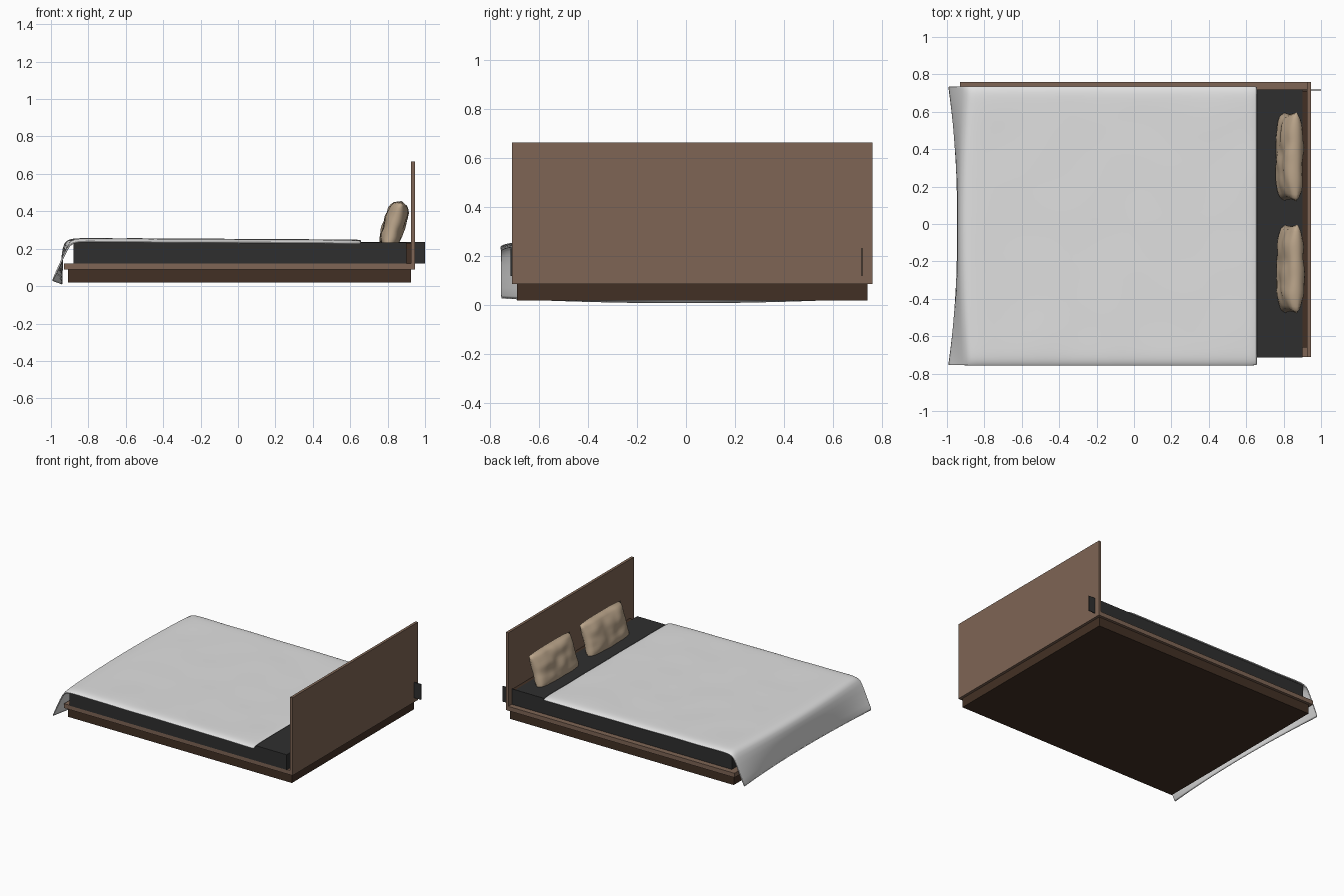
import bpy
import bmesh
import math
from mathutils import Matrix, Vector, noise

cube = bpy.data.objects.get("Cube")
if cube:
    bpy.data.objects.remove(cube, do_unlink=True)


def material(name, rgb):
    m = bpy.data.materials.new(name)
    m.use_nodes = True
    m.diffuse_color = (*rgb, 1)
    m.node_tree.nodes["Principled BSDF"].inputs["Base Color"].default_value = (*rgb, 1)
    return m


wood = material("walnut wood", (0.21, 0.13, 0.09))
dark_wood = material("dark wood", (0.055, 0.03, 0.018))
charcoal = material("charcoal fabric", (0.028, 0.028, 0.028))
white = material("white linen", (0.75, 0.75, 0.75))
tan = material("tan fabric", (0.50, 0.38, 0.26))


def finish(name, bm, mat, smooth=False):
    bmesh.ops.recalc_face_normals(bm, faces=bm.faces)
    mesh = bpy.data.meshes.new(name)
    bm.to_mesh(mesh)
    bm.free()
    mesh.materials.append(mat)
    obj = bpy.data.objects.new(name, mesh)
    bpy.context.collection.objects.link(obj)
    if smooth:
        for p in mesh.polygons:
            p.use_smooth = True
    return obj


def box(name, lo, hi, mat):
    lo, hi = Vector(lo), Vector(hi)
    bm = bmesh.new()
    bmesh.ops.create_cube(bm, size=1, matrix=Matrix.Translation((lo + hi) / 2)
                          @ Matrix.Diagonal((*(hi - lo), 1)))
    return finish(name, bm, mat)


# Bed frame
box("base", (-0.91, -0.69, 0.02), (0.925, 0.74, 0.088), dark_wood)
box("platform", (-0.93, -0.71, 0.088), (0.945, 0.76, 0.12), wood)
box("headboard", (0.925, -0.71, 0.088), (0.945, 0.76, 0.665), wood)
box("headboard_batten", (0.9, -0.66, 0.12), (0.925, 0.71, 0.23), dark_wood)

# Mattress and the thin side panel running past the headboard
box("mattress", (-0.88, -0.715, 0.12), (0.9, 0.715, 0.232), charcoal)
box("side_panel", (-0.88, 0.715, 0.12), (1.0, 0.72, 0.235), charcoal)

# Blanket: flat on top, edges drooping, flared drape at the foot
MID = [(-0.87, 0.252), (-0.915, 0.245), (-0.935, 0.21), (-0.943, 0.12), (-0.94, 0.004)]
END = [(-0.85, 0.252), (-0.885, 0.245), (-0.91, 0.21), (-0.95, 0.12), (-0.995, 0.024)]
TOP_STEPS, SIDE_STEPS = 20, 32
bm = bmesh.new()
rows = []
for j in range(SIDE_STEPS + 1):
    v = math.sin((2 * j / SIDE_STEPS - 1) * math.pi / 2)
    flare = v * v
    droop = 0.016 * abs(v) ** 40
    y = -0.01 + 0.745 * v
    fold = [Vector(a).lerp(Vector(b), flare) for a, b in zip(MID, END)]
    path = []
    for i in range(TOP_STEPS):
        t = i / TOP_STEPS
        x = 0.66 + (fold[0].x - 0.66) * t
        ripple = 0.003 * noise.noise((x * 4, y * 4, 0))
        path.append((x, y, 0.243 + 0.009 * t + ripple - droop))
    path += [(p.x, y, p.y - (droop if k < 2 else 0)) for k, p in enumerate(fold)]
    rows.append([bm.verts.new(p) for p in path])
for a, b in zip(rows, rows[1:]):
    for k in range(len(a) - 1):
        bm.faces.new((a[k], a[k + 1], b[k + 1], b[k]))
blanket = finish("blanket", bm, white, True)
thick = blanket.modifiers.new("thickness", "SOLIDIFY")
thick.thickness = 0.009
thick.offset = 0
sub = blanket.modifiers.new("soft", "SUBSURF")
sub.levels = sub.render_levels = 1


# Pillows: two bulged sheets welded at a pinched rim, leaning on the headboard
def pillow(name, x, y, seed):
    bm = bmesh.new()
    for side in (-1, 1):
        grid = bmesh.ops.create_grid(bm, x_segments=28, y_segments=18, size=1)
        for vert in grid["verts"]:
            u, v = vert.co.x, vert.co.y
            swell = max(0, (1 - u ** 4) * (1 - v ** 4)) ** 0.5
            crease = 1 + 0.22 * noise.noise((u * 2.5, v * 2, seed + side))
            width = 0.24 * u * (1 - 0.07 * (1 - u * u) - 0.05 * (1 - v * v) * u * u)
            height = 0.135 * v * (1 - 0.06 * (1 - v * v) - 0.07 * u ** 4)
            vert.co = (side * 0.055 * swell * crease, width, height)
    bmesh.ops.remove_doubles(bm, verts=bm.verts, dist=0.0005)
    bmesh.ops.transform(bm, verts=bm.verts, matrix=Matrix.Translation((x, y, 0.325))
                        @ Matrix.Rotation(math.radians(17), 4, "Y"))
    return finish(name, bm, tan, True)


pillow("left_pillow", 0.832, 0.36, 3)
pillow("right_pillow", 0.836, -0.24, 8)
